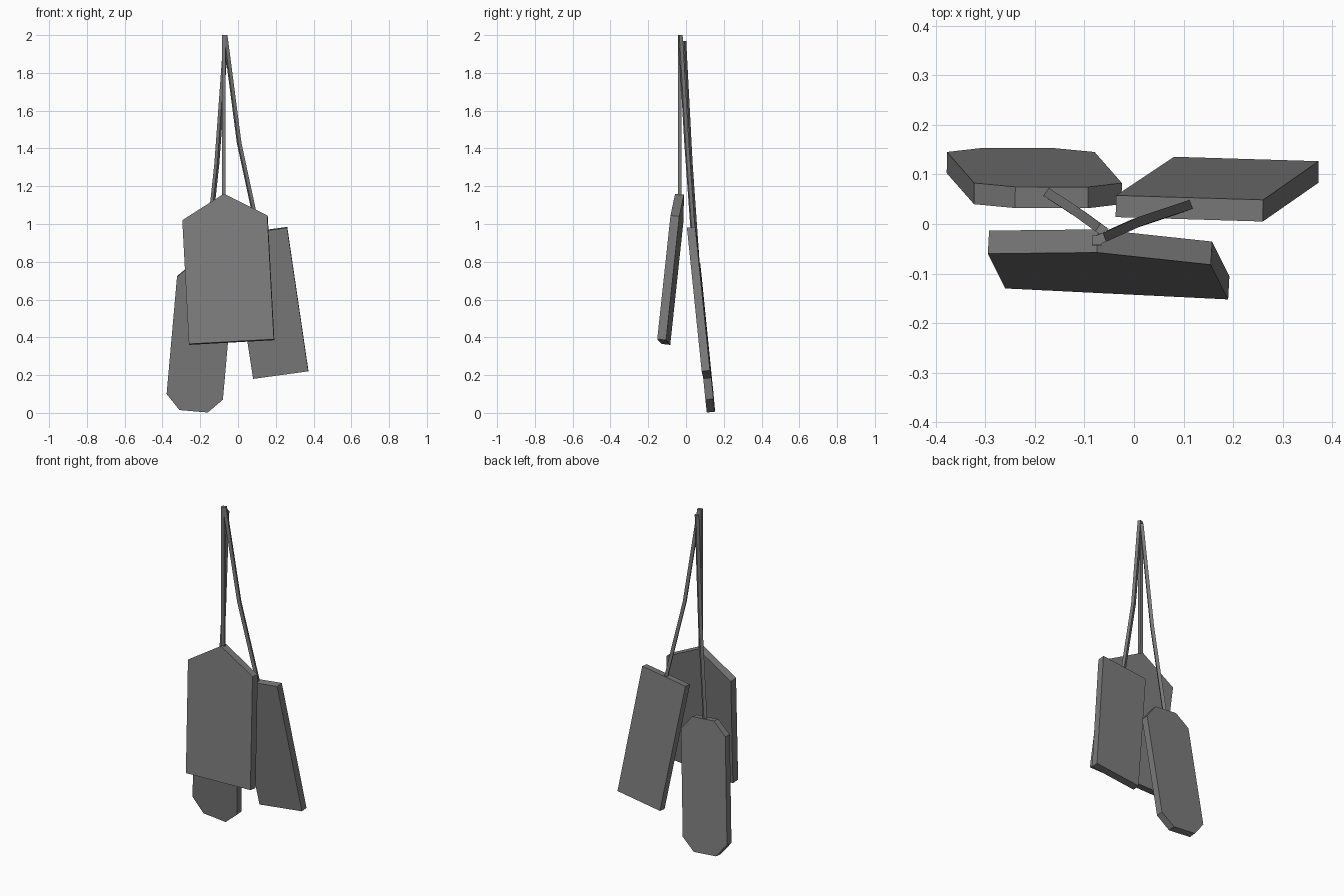
import bpy, bmesh
from mathutils import Vector

cube = bpy.data.objects.get("Cube")
if cube:
    bpy.data.objects.remove(cube, do_unlink=True)

grey = bpy.data.materials.new("mid_grey")
grey.use_nodes = True
grey.diffuse_color = (0.2, 0.2, 0.2, 1)
grey.node_tree.nodes["Principled BSDF"].inputs["Base Color"].default_value = (0.2, 0.2, 0.2, 1)


def finish(name, bm):
    bmesh.ops.recalc_face_normals(bm, faces=bm.faces[:])
    mesh = bpy.data.meshes.new(name)
    bm.to_mesh(mesh)
    bm.free()
    mesh.materials.append(grey)
    obj = bpy.data.objects.new(name, mesh)
    bpy.context.collection.objects.link(obj)
    return obj


def tag(name, outline, start_y, slope_x, slope_z, depth):
    """Flat plate: the outline's front face lies on a tilted plane."""
    x0, z0 = outline[0]
    bm = bmesh.new()
    verts = [bm.verts.new((x, start_y + slope_x * (x - x0) + slope_z * (z - z0), z))
             for x, z in outline]
    face = bm.faces.new(verts)
    back = bmesh.ops.extrude_face_region(bm, geom=[face], use_keep_orig=True)["geom"]
    moved = [v for v in back if isinstance(v, bmesh.types.BMVert)]
    bmesh.ops.translate(bm, verts=moved,
                        vec=Vector((-slope_x, 1, -slope_z)).normalized() * depth)
    return finish(name, bm)


def cord(name, path, half=0.0095):
    """Square cord whose sides follow the path's horizontal heading."""
    pts = [Vector(p) for p in path]
    heading = (pts[-1] - pts[0]) * Vector((1, 1, 0)).to_2d().length
    heading.z = 0
    heading = heading.normalized() if heading.length > 0.05 else Vector((1, 0, 0))
    side = Vector((-heading.y, heading.x, 0))
    corners = [(1, 1), (-1, 1), (-1, -1), (1, -1)]
    bm = bmesh.new()
    rings = [[bm.verts.new(p + heading * a * half + side * b * half) for a, b in corners]
             for p in pts]
    for low, high in zip(rings, rings[1:]):
        for i in range(4):
            j = (i + 1) % 4
            bm.faces.new((low[i], low[j], high[j], high[i]))
    bm.faces.new(rings[0])
    bm.faces.new(rings[-1])
    return finish(name, bm)


# Three hanging tags
tag("front_pointed_tag",
    [(-0.295, 1.02), (-0.075, 1.16), (0.155, 1.045), (0.19, 0.39), (-0.26, 0.365)],
    -0.06, -0.055, 0.104, 0.047)
tag("left_rectangular_tag",
    [(0.26, 0.98), (0.372, 0.22), (0.08, 0.18), (-0.037, 0.94)],
    0.005, -0.016, -0.105, 0.044)
tag("right_clipped_tag",
    [(-0.323, 0.72), (-0.24, 0.79), (-0.093, 0.778), (-0.025, 0.69),
     (-0.08, 0.07), (-0.16, 0.002), (-0.31, 0.015), (-0.378, 0.1)],
    0.04, -0.01, -0.1, 0.043)

# Cords gathered at the top
cord("front_cord", [(-0.075, -0.033, 2), (-0.075, -0.034, 1.15)])
cord("left_cord", [(-0.068, -0.03, 2), (0.006, 0.003, 1.43), (0.108, 0.037, 0.955)])
cord("right_cord", [(-0.065, -0.012, 1.97), (-0.112, 0.022, 1.32), (-0.17, 0.06, 0.78)])
